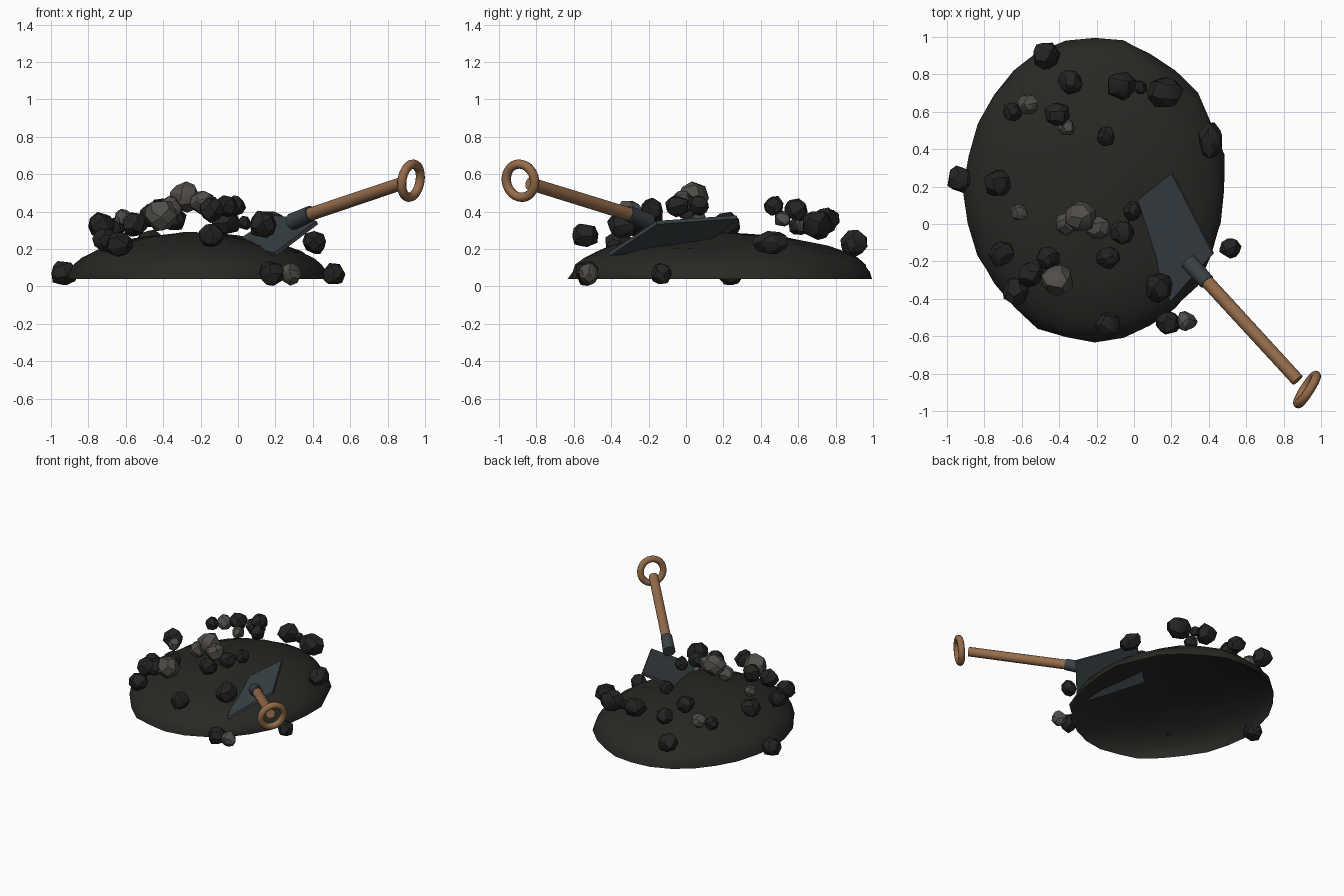
import bpy, bmesh, math, random
from mathutils import Vector, Matrix, noise

if "Cube" in bpy.data.objects:
    bpy.data.objects.remove(bpy.data.objects["Cube"])

random.seed(4)


def material(name, rgb):
    m = bpy.data.materials.new(name)
    m.diffuse_color = (*rgb, 1)
    m.use_nodes = True
    m.node_tree.nodes["Principled BSDF"].inputs["Base Color"].default_value = m.diffuse_color
    return m


EARTH = material("earth", (0.021, 0.021, 0.018))
COAL = material("dark_stone", (0.017, 0.017, 0.016))
ASH = material("grey_stone", (0.08, 0.074, 0.066))
STEEL = material("steel", (0.042, 0.054, 0.062))
WOOD = material("wood", (0.30, 0.15, 0.07))


def make(name, bm, mat, smooth=None):
    bmesh.ops.recalc_face_normals(bm, faces=bm.faces)
    me = bpy.data.meshes.new(name)
    bm.to_mesh(me)
    bm.free()
    me.materials.append(mat)
    ob = bpy.data.objects.new(name, me)
    bpy.context.collection.objects.link(ob)
    if smooth:
        bpy.context.view_layer.objects.active = ob
        ob.select_set(True)
        bpy.ops.object.shade_smooth_by_angle(angle=math.radians(smooth))
        ob.select_set(False)
    return ob


# Mound: open upper half of a squashed sphere, uneven, with a dip under the shovel
bm = bmesh.new()
bmesh.ops.create_uvsphere(bm, u_segments=28, v_segments=20, radius=1)
bmesh.ops.delete(bm, geom=[v for v in bm.verts if v.co.z < -0.01], context='VERTS')
for v in bm.verts:
    x, y, z = v.co
    k = 1 + 0.035 * noise.noise(v.co * 4.3 + Vector((3.3, 1.2, 0.4)))
    p = Vector((-0.21 + 0.695 * x * k, 0.185 + 0.815 * y * k, 0.04 + 0.25 * max(z, 0) * k))
    dip = math.exp(-((p.x - 0.15) ** 2 + (p.y - 0.05) ** 2) / 0.05)
    p.z = max(0.04, p.z - 0.03 * dip * max(z, 0))
    v.co = p
make("mound", bm, EARTH, 60)


# Stones: faceted hulls of jittered points on a sphere
def stone(name, x, y, z, r, mat, squash=(1, 1, 1)):
    bm = bmesh.new()
    spin = Matrix.Rotation(random.uniform(0, 6.28), 3, 'Z') @ Matrix.Rotation(random.uniform(0, 3), 3, 'X')
    stretch = Vector([random.uniform(0.95, 1.1) * s for s in squash])
    n = 24
    for i in range(n):
        h = 1 - 2 * (i + 0.5) / n
        a = i * 2.39996 + random.uniform(-0.25, 0.25)
        c = math.sqrt(1 - h * h)
        p = Vector((c * math.cos(a), c * math.sin(a), h)) * random.uniform(0.9, 1.07)
        bm.verts.new(Vector((x, y, z)) + r * (spin @ p) * stretch)
    bmesh.ops.convex_hull(bm, input=bm.verts)
    make(name, bm, mat, 28)


dark = [(-.47, .90, .23, .077), (-.34, .76, .36, .068), (-.065, .74, .35, .08), (.035, .73, .34, .038),
        (.165, .70, .33, .09), (-.65, .60, .32, .055), (-.41, .59, .41, .07), (-.15, .47, .43, .053),
        (-.93, .24, .07, .068), (-.73, .22, .325, .073), (-.01, .07, .43, .052), (-.065, -.045, .43, .066),
        (.515, -.13, .065, .062), (-.14, -.18, .41, .064), (-.71, -.16, .25, .068), (-.46, -.18, .38, .066),
        (-.555, -.27, .33, .066), (-.635, -.36, .225, .072), (.135, -.34, .33, .08), (-.14, -.54, .27, .07),
        (.18, -.53, .07, .068)]
grey = [(-.565, .64, .34, .055), (-.36, .515, .36, .046), (-.615, .06, .37, .047), (-.36, .0, .42, .06),
        (-.285, .04, .475, .08), (-.19, -.02, .45, .07), (-.41, -.30, .38, .085), (.28, -.52, .065, .056)]
for i, s in enumerate(dark):
    stone(f"dark_stone_{i + 1}", *s, COAL)
for i, s in enumerate(grey):
    stone(f"grey_stone_{i + 1}", *s, ASH)
stone("long_dark_stone", .41, .45, .235, .1, COAL, (.68, 1, .6))

# Shovel blade: tilted plate partly sunk into the mound
bm = bmesh.new()
corners = [Vector(c) for c in ((.20, .27, .38), (.42, -.16, .35), (.195, -.415, .18), (-.03, .09, .23))]
normal = (corners[1] - corners[0]).cross(corners[3] - corners[0]).normalized()
if normal.z > 0:
    normal = -normal
top = [bm.verts.new(c) for c in corners]
low = [bm.verts.new(c + normal * 0.02) for c in corners]
bm.faces.new(top)
bm.faces.new(low[::-1])
for i in range(4):
    j = (i + 1) % 4
    bm.faces.new((top[i], low[i], low[j], top[j]))
make("shovel_blade", bm, STEEL)


# Shovel socket and handle: rods between two points
def rod(name, a, b, r1, r2, mat):
    a, b = Vector(a), Vector(b)
    bm = bmesh.new()
    m = Matrix.Translation((a + b) / 2) @ (b - a).to_track_quat('Z', 'Y').to_matrix().to_4x4()
    bmesh.ops.create_cone(bm, cap_ends=True, segments=16, radius1=r1, radius2=r2,
                          depth=(b - a).length, matrix=m)
    make(name, bm, mat, 40)


rod("shovel_socket", (.29, -.20, .345), (.39, -.31, .39), .046, .042, STEEL)
rod("shovel_handle", (.37, -.285, .38), (.875, -.835, .55), .036, .035, WOOD)

# Ring grip at the end of the handle
q = Vector((.84, -.54, -.15)).to_track_quat('Z', 'Y')
bpy.ops.mesh.primitive_torus_add(location=(.925, -.885, .565), rotation=q.to_euler(),
                                 major_segments=28, minor_segments=10,
                                 major_radius=.09, minor_radius=.025)
ring = bpy.context.object
ring.name = "ring_grip"
ring.data.materials.append(WOOD)
bpy.ops.object.shade_smooth_by_angle(angle=math.radians(60))
